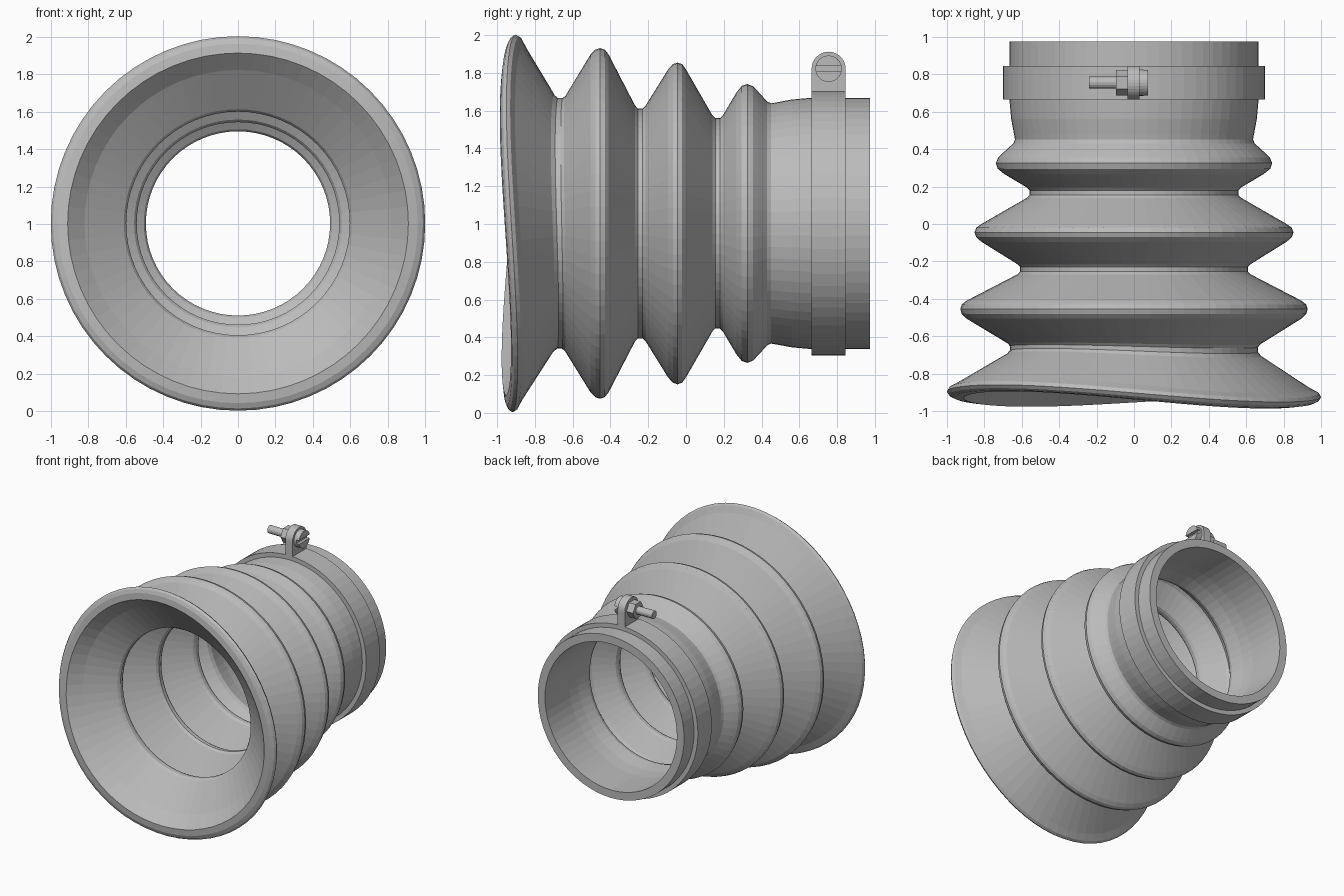
import bpy
from math import sin, cos, pi, tau, asin

if "Cube" in bpy.data.objects:
    bpy.data.objects.remove(bpy.data.objects["Cube"])

AXIS_Z = 1.003
SEGMENTS = 64

grey = bpy.data.materials.new("plain_grey")
grey.use_nodes = True
grey.diffuse_color = (0.5, 0.5, 0.5, 1)
grey.node_tree.nodes["Principled BSDF"].inputs["Base Color"].default_value = (0.5, 0.5, 0.5, 1)


def add_mesh(name, verts, faces):
    mesh = bpy.data.meshes.new(name)
    mesh.from_pydata(verts, [], faces)
    mesh.materials.append(grey)
    obj = bpy.data.objects.new(name, mesh)
    bpy.context.collection.objects.link(obj)
    return obj


def lip_wave(y, a):
    """Forward and backward ripple of the flared lip, fading out behind it."""
    fade = min(1, max(0, (-0.6 - y) / 0.26))
    return fade * (-0.035 * sin(2 * a) - 0.015 * cos(a) + 0.008 * sin(a))


def revolve(name, profile, wave=False):
    """Turn a closed (y, radius) loop about the lengthwise axis."""
    n = len(profile)
    verts, faces = [], []
    for s in range(SEGMENTS):
        a = tau * s / SEGMENTS
        for y, r in profile:
            dy = lip_wave(y, a) if wave else 0
            verts.append((r * cos(a), y + dy, AXIS_Z + r * sin(a)))
    for s in range(SEGMENTS):
        t = (s + 1) % SEGMENTS
        for i in range(n):
            j = (i + 1) % n
            faces.append((s * n + i, s * n + j, t * n + j, t * n + i))
    return add_mesh(name, verts, faces)


def extrude_x(name, outline, x0, x1):
    """Extrude a counter-clockwise (y, z) outline from x0 to x1."""
    n = len(outline)
    verts = [(x, y, z) for x in (x0, x1) for y, z in outline]
    faces = [tuple(reversed(range(n))), tuple(range(n, 2 * n))]
    faces += [(i, (i + 1) % n, n + (i + 1) % n, n + i) for i in range(n)]
    return add_mesh(name, verts, faces)


def arc(cy, cz, r, start, end, steps):
    return [(cy + r * cos(start + (end - start) * i / steps),
             cz + r * sin(start + (end - start) * i / steps)) for i in range(steps + 1)]


# Folded bellows: outer skin front to back, then inner skin back to front
outer = [(-0.945, 0.91), (-0.94, 0.96), (-0.928, 0.988), (-0.91, 1.0), (-0.89, 0.988), (-0.865, 0.94),
         (-0.7, 0.68), (-0.68, 0.663), (-0.655, 0.663), (-0.64, 0.675),
         (-0.505, 0.895), (-0.48, 0.92), (-0.455, 0.928), (-0.43, 0.92), (-0.41, 0.895),
         (-0.27, 0.625), (-0.255, 0.608), (-0.23, 0.608), (-0.215, 0.622),
         (-0.095, 0.815), (-0.07, 0.843), (-0.045, 0.852), (-0.02, 0.843), (0.0, 0.815),
         (0.14, 0.572), (0.155, 0.557), (0.18, 0.557), (0.195, 0.572),
         (0.265, 0.69), (0.295, 0.728), (0.325, 0.738), (0.355, 0.726), (0.38, 0.7),
         (0.43, 0.645), (0.45, 0.636), (0.48, 0.641), (0.56, 0.656), (0.66, 0.665), (0.975, 0.665)]
inner = [(0.975, 0.6), (0.66, 0.6), (0.56, 0.592), (0.45, 0.572), (0.42, 0.58),
         (0.35, 0.655), (0.325, 0.665), (0.3, 0.65),
         (0.2, 0.5), (0.18, 0.492), (0.155, 0.492), (0.135, 0.503),
         (-0.025, 0.77), (-0.045, 0.78), (-0.065, 0.77),
         (-0.21, 0.55), (-0.23, 0.541), (-0.255, 0.541), (-0.275, 0.555),
         (-0.435, 0.845), (-0.455, 0.855), (-0.475, 0.845),
         (-0.635, 0.605), (-0.655, 0.597), (-0.68, 0.597), (-0.7, 0.61), (-0.86, 0.82)]
revolve("bellows", outer + inner, wave=True)

# Clamp band around the rear sleeve
revolve("clamp_band", [(0.665, 0.66), (0.665, 0.7), (0.845, 0.7), (0.845, 0.66)])

# Pair of arched lugs that the screw pulls together
BOLT_Y, BOLT_Z = 0.755, 1.822
lug = [(BOLT_Y - 0.09, 1.68), (BOLT_Y + 0.09, 1.68)] + arc(BOLT_Y, BOLT_Z, 0.09, 0, pi, 16)
extrude_x("right_lug", lug, -0.035, -0.002)
extrude_x("left_lug", lug, -0.002, 0.03)

# Screw: slotted head, nut and threaded end
circle = arc(BOLT_Y, BOLT_Z, 0.07, 0, tau, 24)[:-1]
extrude_x("screw_head", circle, 0.03, 0.05)
gap = asin(0.015 / 0.07)
for name, turn in (("upper_head_half", 0), ("lower_head_half", pi)):
    half = arc(BOLT_Y, BOLT_Z, 0.07, turn + gap, turn + pi - gap, 12)
    extrude_x(name, half, 0.05, 0.075)
hexagon = arc(BOLT_Y, BOLT_Z, 0.068, 0, tau, 6)[:-1]
extrude_x("nut", hexagon, -0.095, -0.035)
rod = arc(BOLT_Y, BOLT_Z, 0.032, 0, tau, 16)[:-1]
extrude_x("screw_rod", rod, -0.24, -0.095)
